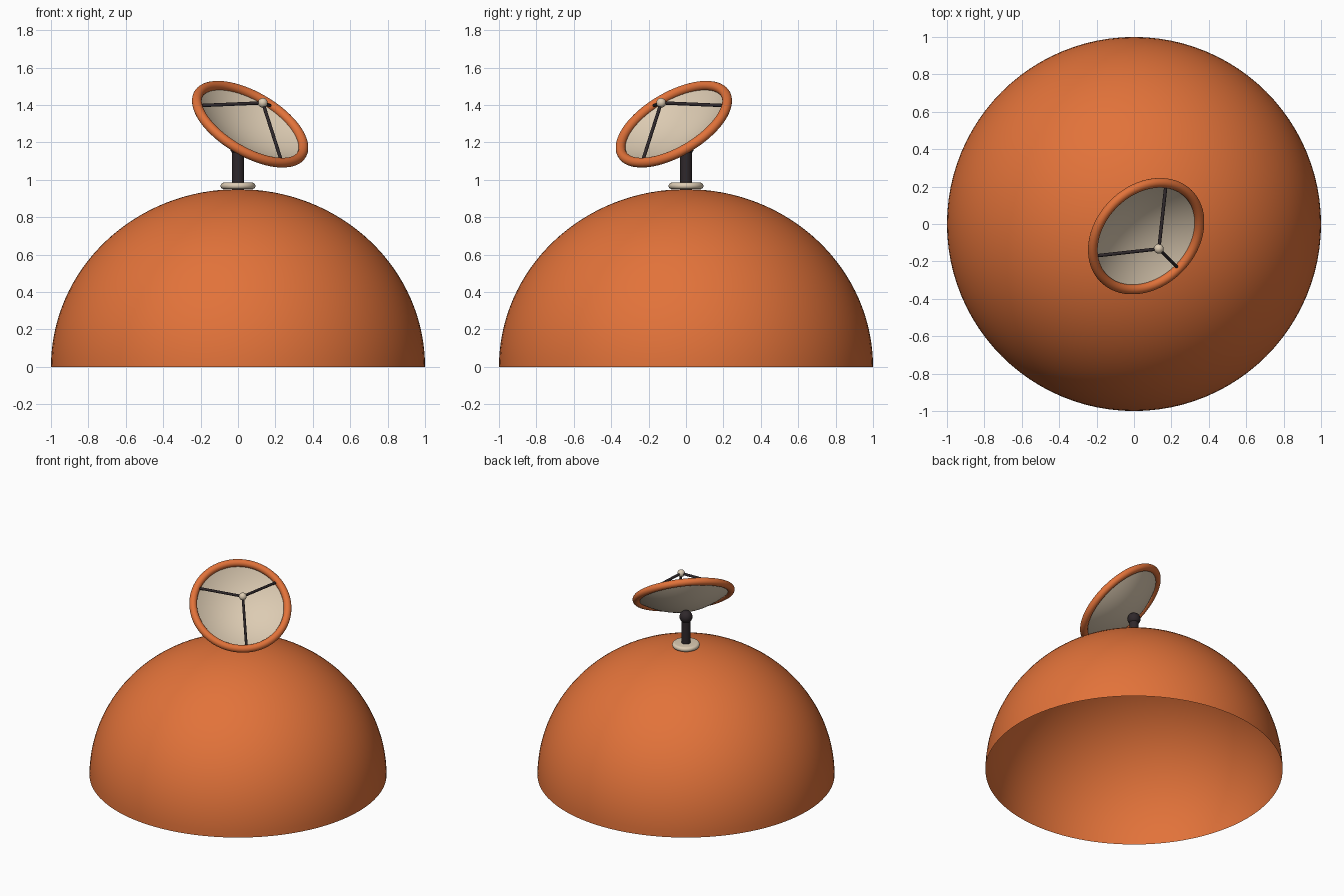
import bpy, math
from mathutils import Vector, Matrix

if "Cube" in bpy.data.objects:
    bpy.data.objects.remove(bpy.data.objects["Cube"])


def material(name, rgb):
    m = bpy.data.materials.new(name)
    m.diffuse_color = (*rgb, 1)
    m.use_nodes = True
    m.node_tree.nodes["Principled BSDF"].inputs["Base Color"].default_value = m.diffuse_color
    return m


ORANGE = material("burnt orange", (0.76, 0.17, 0.042))
CREAM = material("warm cream", (0.72, 0.60, 0.45))
DARK = material("dark charcoal", (0.028, 0.021, 0.024))


def finish(obj, name, mat):
    obj.name = name
    obj.data.materials.clear()
    obj.data.materials.append(mat)
    for p in obj.data.polygons:
        p.use_smooth = True
    return obj


def lathe(name, profile, mat, segments=64, matrix=Matrix()):
    """Spin a (radius, height) profile about z; zero radius becomes a pole."""
    verts, rings, faces = [], [], []
    for r, z in profile:
        n = 1 if r < 1e-6 else segments
        rings.append([len(verts) + i for i in range(n)])
        for i in range(n):
            a = 2 * math.pi * i / segments
            verts.append((r * math.cos(a), r * math.sin(a), z))
    for a, b in zip(rings, rings[1:]):
        for i in range(segments):
            j = (i + 1) % segments
            quad = [a[i % len(a)], a[j % len(a)], b[j % len(b)], b[i % len(b)]]
            faces.append(list(dict.fromkeys(quad)))
    mesh = bpy.data.meshes.new(name)
    mesh.from_pydata(verts, [], faces)
    obj = bpy.data.objects.new(name, mesh)
    bpy.context.collection.objects.link(obj)
    obj.matrix_world = matrix
    return finish(obj, name, mat)


def ball(name, pos, radius, mat):
    bpy.ops.mesh.primitive_uv_sphere_add(segments=32, ring_count=16, radius=radius, location=pos)
    return finish(bpy.context.object, name, mat)


def rod(name, a, b, radius, mat):
    a, b = Vector(a), Vector(b)
    bpy.ops.mesh.primitive_cylinder_add(vertices=24, radius=radius, depth=(b - a).length,
                                        location=(a + b) / 2)
    obj = bpy.context.object
    obj.rotation_euler = (b - a).to_track_quat('Z', 'Y').to_euler()
    finish(obj, name, mat)
    bpy.ops.object.shade_smooth_by_angle(angle=math.radians(40))
    return obj


# open dome shell
N = 32
lathe("dome", [(math.cos(i / N * math.pi / 2), 0.95 * math.sin(i / N * math.pi / 2))
               for i in range(N + 1)], ORANGE, 96)

# rounded collar, mast and pivot joint on top
edge = [(0.0755 + 0.0175 * math.cos(t), 0.9675 + 0.0175 * math.sin(t))
        for t in (math.pi * (k / 10 - 0.5) for k in range(11))]
lathe("mast_collar", [(0, 0.95)] + edge + [(0, 0.985)], CREAM, 48)
rod("mast", (0, 0, 0.94), (0, 0, 1.175), 0.032, DARK)
ball("pivot_joint", (0, 0, 1.175), 0.044, DARK)

# dish frame: local z points to the front right and upward
axis = Vector((0.4545, -0.4545, 0.766)).normalized()
side = Vector((1, 1, 0)).normalized()
down = side.cross(axis).normalized()
if down.z > 0:
    down.negate()
y_axis = axis.cross(down)
frame = Matrix((down, y_axis, axis)).transposed().to_4x4()
frame.translation = (0.065, -0.065, 1.297)

# thin parabolic dish, outer skin then inner skin
M = 16
outer = [(0.32 * k / M, 0.11 * ((k / M) ** 2 - 1)) for k in range(M + 1)]
inner = [(0.316 * k / M, 0.10 * ((k / M) ** 2 - 1) + 0.002) for k in range(M, -1, -1)]
lathe("dish", outer + inner, CREAM, 64, frame)

# rim ring
bpy.ops.mesh.primitive_torus_add(major_segments=72, minor_segments=20,
                                 major_radius=0.32, minor_radius=0.026)
rim = finish(bpy.context.object, "dish_rim", ORANGE)
rim.matrix_world = frame

# receiver on three struts
tip = frame @ Vector((0, 0, 0.149))
ball("receiver", tip, 0.026, CREAM)
for i in range(3):
    a = i * 2 * math.pi / 3
    foot = frame @ Vector((0.31 * math.cos(a), 0.31 * math.sin(a), 0))
    rod(f"receiver_strut_{i + 1}", foot, tip, 0.009, DARK)
